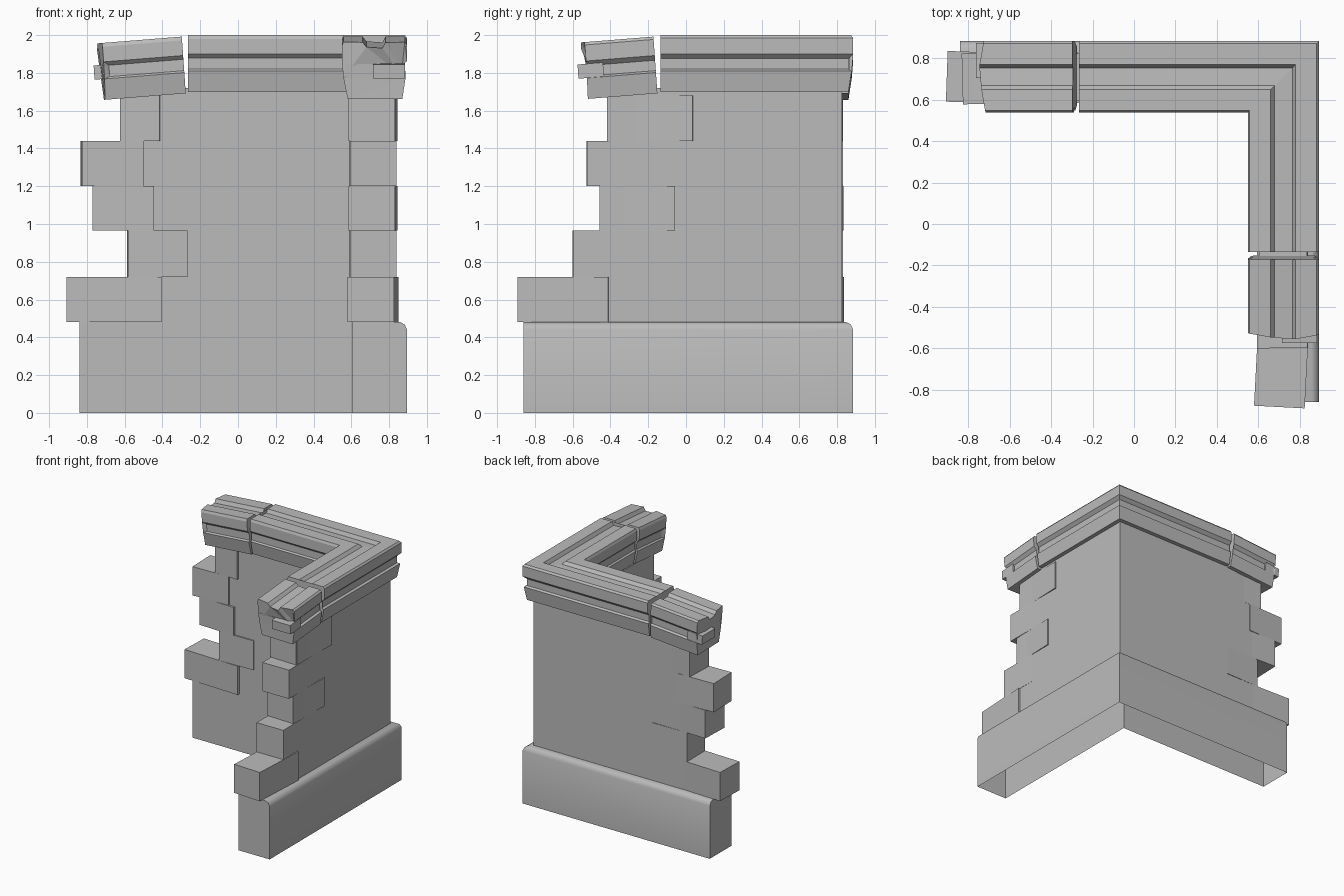
import bpy
import bmesh
from math import radians
from mathutils import Matrix, Vector

cube = bpy.data.objects.get("Cube")
if cube:
    bpy.data.objects.remove(cube)

OUT_X, OUT_Y = 0.895, 0.885   # outer planes of the two arms

stone = bpy.data.materials.new("grey_stone")
stone.use_nodes = True
stone.diffuse_color = (0.5, 0.5, 0.5, 1)
bsdf = stone.node_tree.nodes["Principled BSDF"]
bsdf.inputs["Base Color"].default_value = (0.5, 0.5, 0.5, 1)
bsdf.inputs["Roughness"].default_value = 0.9


def finish(bm, name):
    bmesh.ops.recalc_face_normals(bm, faces=bm.faces)
    mesh = bpy.data.meshes.new(name)
    bm.to_mesh(mesh)
    bm.free()
    mesh.materials.append(stone)
    obj = bpy.data.objects.new(name, mesh)
    bpy.context.collection.objects.link(obj)
    return obj


def loft(name, rings, skip_last=False):
    """Skin matching rings of points and cap both ends."""
    bm = bmesh.new()
    loops = [[bm.verts.new(p) for p in ring] for ring in rings]
    n = len(loops[0])
    for a, b in zip(loops, loops[1:]):
        for i in range(n - 1 if skip_last else n):
            j = (i + 1) % n
            bm.faces.new((a[i], a[j], b[j], b[i]))
    caps = [bm.faces.new(loops[0]), bm.faces.new(loops[-1])]
    bmesh.ops.triangulate(bm, faces=caps)
    return finish(bm, name)


def corner_sweep(name, profile, x_end, y_end, skip_last=False):
    """Sweep a (depth, height) profile round the mitred corner."""
    return loft(name, [
        [(x_end, OUT_Y - d, z) for d, z in profile],
        [(OUT_X - d, OUT_Y - d, z) for d, z in profile],
        [(OUT_X - d, y_end, z) for d, z in profile]], skip_last)


def arm_point(arm, s, d, z):
    """Position at coordinate s along an arm and depth d from its outside."""
    return (s, OUT_Y - d, z) if arm == "left" else (OUT_X - d, s, z)


# Plinth, open underneath, with a rounded outer top edge
plinth = [(0, 0), (0, 0.44), (0.012, 0.467), (0.035, 0.48), (0.29, 0.48), (0.29, 0)]
base = corner_sweep("plinth", plinth, -0.84, -0.86, skip_last=True)
bpy.context.view_layer.objects.active = base
base.select_set(True)
bpy.ops.object.shade_smooth_by_angle(angle=radians(40))
base.select_set(False)

# Wall body
corner_sweep("wall", [(0.06, 0.48), (0.06, 1.72), (0.29, 1.72), (0.29, 0.48)],
             -0.55, -0.41)

# Moulded coping with a channel along its top
coping = [(0.025, 1.70), (0.008, 1.81), (0.025, 1.82), (0.025, 1.875), (0, 1.90),
          (0, 1.985), (0.012, 2.0), (0.115, 2.0), (0.13, 1.97), (0.215, 1.975),
          (0.235, 2.0), (0.337, 2.0), (0.345, 1.98), (0.345, 1.90), (0.325, 1.88),
          (0.325, 1.82), (0.337, 1.81), (0.315, 1.70)]
corner_sweep("coping", coping, -0.265, -0.135)


# Sagging broken coping stones at the ends of the arms
def tilt(arm, start, s, d, z):
    return arm_point(arm, start - s - 0.07 * (z - 1.75), d, z - 0.008 - 0.08 * s)


def broken_end(length, d, z):
    bulge = 0.035 * (1 - abs(d - 0.15) / 0.2)
    if 1.815 < z < 1.89:
        bulge -= 0.03
    return length + bulge


for arm, start, length in (("left", -0.28, 0.42), ("right", -0.155, 0.355)):
    loft(arm + "_broken_coping", [
        [tilt(arm, start, 0, d, z) for d, z in coping],
        [tilt(arm, start, broken_end(length, d, z), d, z) for d, z in coping]])
    # Jutting remains of the middle course
    for part, d0, d1, reach in (("outer", 0.01, 0.18, 0.055), ("inner", 0.18, 0.325, 0.01)):
        ring = [(d0, 1.81), (d0, 1.885), (d1, 1.885), (d1, 1.81)]
        loft(f"{arm}_{part}_stub", [
            [tilt(arm, start, s, d, z) for d, z in ring]
            for s in (length - 0.08, length + reach)])


# Staggered, slightly turned end blocks, one per course
courses = (0.48, 0.72, 0.965, 1.2, 1.44, 1.68)
spans = {
    "left": ((-0.905, -0.40, -2), (-0.585, -0.27, 1), (-0.765, -0.44, -2),
             (-0.83, -0.50, 1.5), (-0.62, -0.41, -2)),
    "right": ((-0.885, -0.405, -3), (-0.60, -0.27, 0.5), (-0.455, -0.055, -2),
              (-0.525, -0.15, 0.5), (-0.415, 0.04, -2)),
}
for arm, blocks in spans.items():
    for k, (a, b, turn) in enumerate(blocks):
        low, high = courses[k], courses[k + 1]
        size = (b - a, 0.245) if arm == "left" else (0.245, b - a)
        centre = Vector(arm_point(arm, (a + b) / 2, 0.18, (low + high) / 2))
        bm = bmesh.new()
        bmesh.ops.create_cube(bm, size=1, matrix=(
            Matrix.Translation(centre) @ Matrix.Rotation(radians(turn), 4, "Z")
            @ Matrix.Diagonal((*size, high - low, 1))))
        finish(bm, f"{arm}_end_block_{k + 1}")
